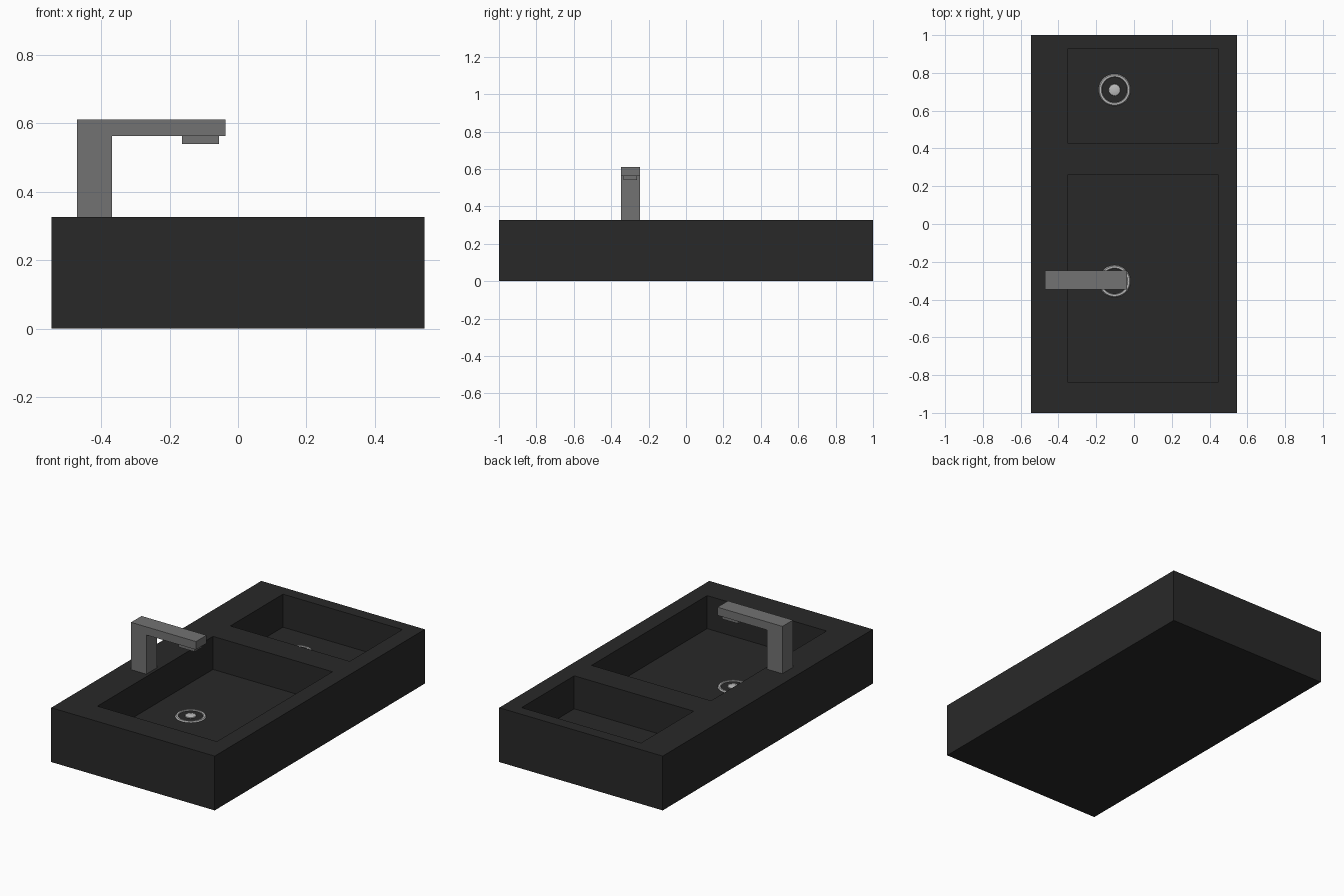
import bpy, bmesh
from math import pi, cos, sin

if "Cube" in bpy.data.objects:
    bpy.data.objects.remove(bpy.data.objects["Cube"])


def material(name, v):
    m = bpy.data.materials.new(name)
    m.diffuse_color = (v, v, v, 1)
    m.use_nodes = True
    m.node_tree.nodes["Principled BSDF"].inputs["Base Color"].default_value = m.diffuse_color
    return m


STONE = material("dark_stone", 0.022)
STEEL = material("brushed_steel", 0.17)
CHROME = material("light_metal", 0.5)
FLOOR = 0.128


def finish(bm, name, mat):
    bmesh.ops.recalc_face_normals(bm, faces=bm.faces)
    me = bpy.data.meshes.new(name)
    bm.to_mesh(me)
    bm.free()
    me.materials.append(mat)
    ob = bpy.data.objects.new(name, me)
    bpy.context.collection.objects.link(ob)
    return ob


def prism_xz(name, profile, y0, y1, mat):
    bm = bmesh.new()
    face = bm.faces.new([bm.verts.new((x, y0, z)) for x, z in profile])
    ext = bmesh.ops.extrude_face_region(bm, geom=[face])
    bmesh.ops.translate(bm, vec=(0, y1 - y0, 0),
                        verts=[v for v in ext["geom"] if isinstance(v, bmesh.types.BMVert)])
    return finish(bm, name, mat)


def lathe(name, profile, x, y, mat, segments=48, closed=False):
    bm = bmesh.new()
    rings = [[bm.verts.new((x + r * cos(2 * pi * i / segments),
                            y + r * sin(2 * pi * i / segments), z))
              for i in range(segments)] for r, z in profile]
    pairs = list(zip(rings, rings[1:])) + ([(rings[-1], rings[0])] if closed else [])
    for a, b in pairs:
        for i in range(segments):
            j = (i + 1) % segments
            bm.faces.new((a[i], a[j], b[j], b[i]))
    if not closed:
        bm.faces.new(rings[0])
        bm.faces.new(rings[-1])
    return finish(bm, name, mat)


# Sink block: top grid with two cells pushed down as basins
xs = [-0.545, -0.35, 0.446, 0.545]
ys = [-1.0, -0.838, 0.262, 0.427, 0.928, 1.0]
TOP = 0.327
bm = bmesh.new()
grid = [[bm.verts.new((x, y, TOP)) for y in ys] for x in xs]
cells = {(i, j): bm.faces.new((grid[i][j], grid[i + 1][j], grid[i + 1][j + 1], grid[i][j + 1]))
         for i in range(3) for j in range(5)}
rim = [e for e in bm.edges if e.is_boundary]
ext = bmesh.ops.extrude_edge_only(bm, edges=rim)
for v in ext["geom"]:
    if isinstance(v, bmesh.types.BMVert):
        v.co.z = 0
bmesh.ops.holes_fill(bm, edges=[e for e in bm.edges if e.is_boundary], sides=0)
for key in ((1, 1), (1, 3)):
    r = bmesh.ops.extrude_discrete_faces(bm, faces=[cells[key]])
    for v in r["faces"][0].verts:
        v.co.z = FLOOR
finish(bm, "sink_block", STONE)

# Faucet: L-shaped body and outlet under the arm
prism_xz("faucet_body", [(-0.47, TOP), (-0.368, TOP), (-0.368, 0.563), (-0.037, 0.563),
                         (-0.037, 0.612), (-0.47, 0.612)], -0.347, -0.247, STEEL)
prism_xz("faucet_outlet", [(-0.164, 0.54), (-0.056, 0.54), (-0.056, 0.563), (-0.164, 0.563)],
         -0.333, -0.263, STEEL)

# Drains: flanged ring, dark cup and raised centre button
for label, y in (("large", -0.303), ("small", 0.71)):
    ring = lathe(label + "_drain_ring", [(0.066, FLOOR), (0.07, FLOOR + 0.006),
                 (0.08, FLOOR + 0.006), (0.085, FLOOR)], -0.103, y, CHROME, closed=True)
    cup = lathe(label + "_drain_plate", [(0.067, FLOOR), (0.067, FLOOR + 0.002)],
                -0.103, y, STONE)
    knob = lathe(label + "_drain_button", [(0.032, FLOOR), (0.03, FLOOR + 0.006),
                 (0.018, FLOOR + 0.01)], -0.103, y, CHROME, 24)
    for ob in (ring, knob):
        with bpy.context.temp_override(object=ob, active_object=ob, selected_objects=[ob],
                                       selected_editable_objects=[ob]):
            bpy.ops.object.shade_smooth_by_angle(angle=0.6)
